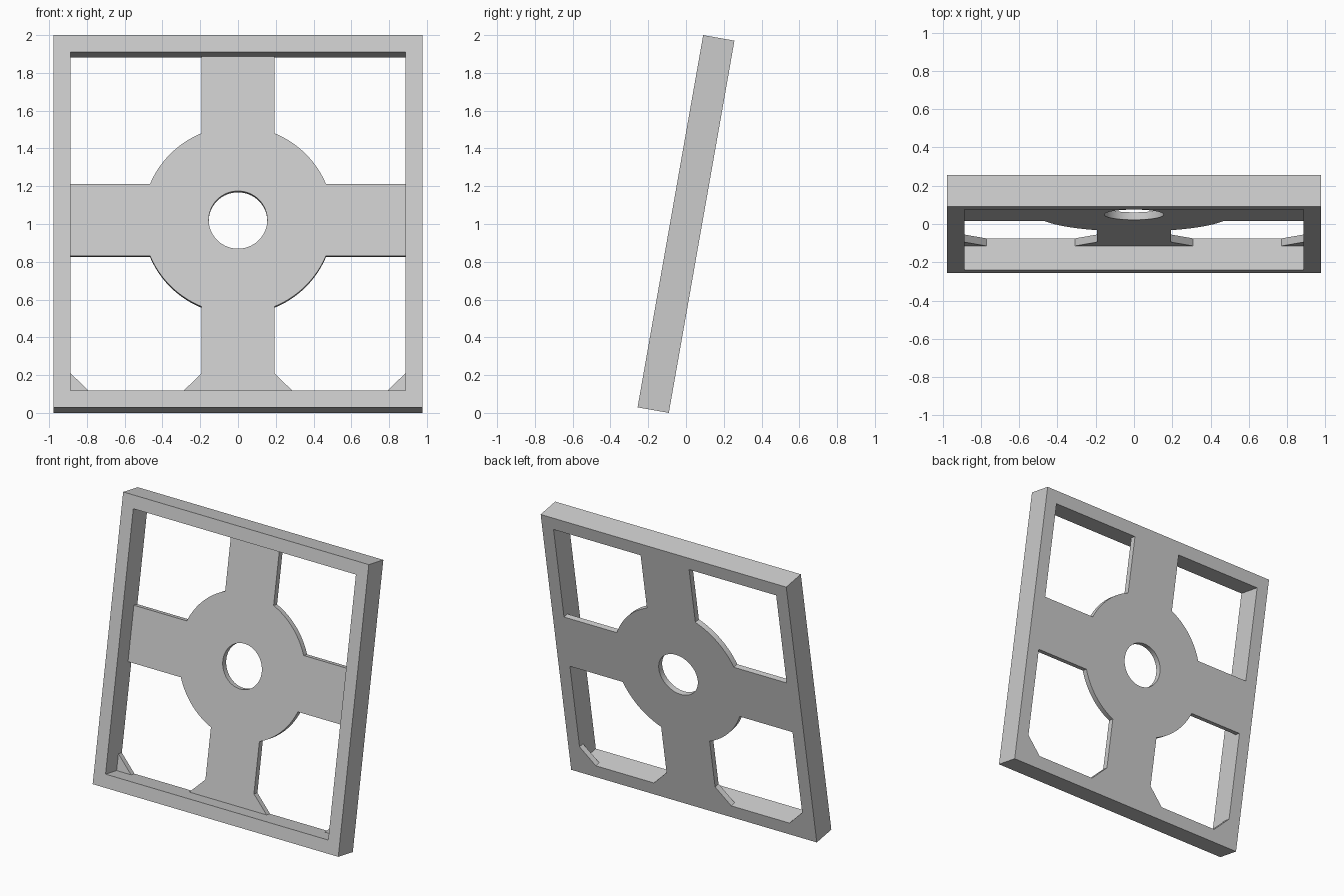
import bpy, bmesh, math
from mathutils import Matrix

cube = bpy.data.objects.get("Cube")
if cube:
    bpy.data.objects.remove(cube, do_unlink=True)

# Main dimensions, measured in the panel's own plane
OUT_X, OUT_Y = 0.978, 1.0005      # frame outer half sizes
BORDER = 0.0915                   # frame bar width
IN_X, IN_Y = OUT_X - BORDER, OUT_Y - BORDER
DEPTH, PLATE = 0.168, 0.04        # frame and spider thickness
ARM, HUB, HOLE = 0.193, 0.504, 0.155
CENTRE = 0.03                     # hub sits slightly above the middle
GUSSET = 0.115
LEAN = math.radians(10)

grey = bpy.data.materials.new("light grey")
grey.use_nodes = True
grey.diffuse_color = (0.6, 0.6, 0.6, 1)
grey.node_tree.nodes["Principled BSDF"].inputs["Base Color"].default_value = (0.6, 0.6, 0.6, 1)

# Stand the flat panel upright and lean it backwards
STAND = Matrix.Translation((0, 0, 1)) @ Matrix.Rotation(math.pi / 2 - LEAN, 4, 'X')


def rect(w, h):
    return [(-w, -h), (w, -h), (w, h), (-w, h)]


def arc(radius, start, end, steps):
    angles = [start + (end - start) * i / steps for i in range(steps + 1)]
    return [(radius * math.cos(a), CENTRE + radius * math.sin(a)) for a in angles]


def slab(name, outlines, thickness, offset):
    """Extrude filled outlines; an outline inside another becomes a hole."""
    curve = bpy.data.curves.new(name, 'CURVE')
    curve.dimensions = '2D'
    curve.fill_mode = 'BOTH'
    curve.extrude = thickness / 2
    for pts in outlines:
        spline = curve.splines.new('POLY')
        spline.points.add(len(pts) - 1)
        for point, (x, y) in zip(spline.points, pts):
            point.co = (x, y, 0, 1)
        spline.use_cyclic_u = True
    helper = bpy.data.objects.new(name + " outline", curve)
    mesh = bpy.data.meshes.new_from_object(helper)
    bpy.data.objects.remove(helper)
    bpy.data.curves.remove(curve)

    bm = bmesh.new()
    bm.from_mesh(mesh)
    bmesh.ops.remove_doubles(bm, verts=bm.verts, dist=1e-5)
    bmesh.ops.recalc_face_normals(bm, faces=bm.faces)
    bm.transform(STAND @ Matrix.Translation((0, 0, offset)))
    bm.to_mesh(mesh)
    bm.free()

    mesh.name = name
    mesh.materials.clear()
    mesh.materials.append(grey)
    obj = bpy.data.objects.new(name, mesh)
    bpy.context.collection.objects.link(obj)
    bpy.ops.object.select_all(action='DESELECT')
    obj.select_set(True)
    bpy.context.view_layer.objects.active = obj
    bpy.ops.object.shade_smooth_by_angle(angle=math.radians(30))
    return obj


# Deep rectangular frame
slab("frame", [rect(OUT_X, OUT_Y), rect(IN_X, IN_Y)], DEPTH, 0)

# Four-armed spider with round hub, flush with the back of the frame
back = (PLATE - DEPTH) / 2
t = math.asin(ARM / HUB)
quarter = math.pi / 2
half = [(ARM + GUSSET, -IN_Y), (ARM, GUSSET - IN_Y)]
half += arc(HUB, t - quarter, -t, 20)
half += [(IN_X, CENTRE - ARM), (IN_X, CENTRE + ARM)]
half += arc(HUB, t, quarter - t, 20)
half += [(ARM, IN_Y)]
outline = half + [(-x, y) for x, y in reversed(half)]
hole = arc(HOLE, 0, 2 * math.pi, 64)[:-1]
slab("hub_and_arms", [outline, hole], PLATE, back)

# Triangular gussets in the lower corners
for side, label in ((1, "left"), (-1, "right")):
    corner = [(side * IN_X, -IN_Y), (side * IN_X, GUSSET - IN_Y),
              (side * (IN_X - GUSSET), -IN_Y)]
    slab(label + "_corner_gusset", [corner], PLATE, back)
